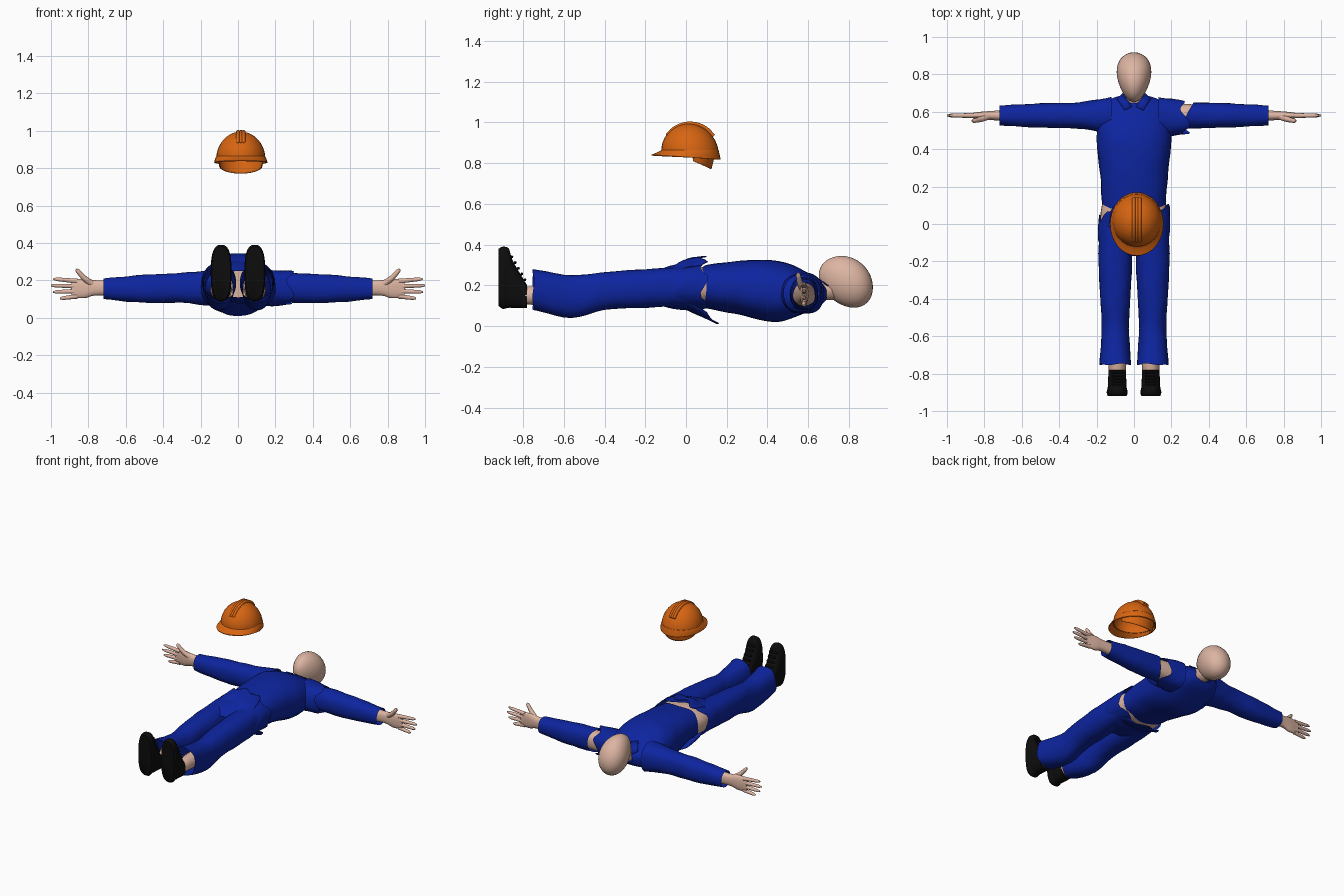
import bpy, bmesh
from math import sin, cos, pi, radians, copysign
from mathutils import Vector

if "Cube" in bpy.data.objects:
    bpy.data.objects.remove(bpy.data.objects["Cube"])


def material(name, red, green, blue):
    mat = bpy.data.materials.new(name)
    mat.use_nodes = True
    colour = (red, green, blue, 1)
    mat.diffuse_color = colour
    mat.node_tree.nodes["Principled BSDF"].inputs["Base Color"].default_value = colour
    return mat


BLUE = material("work blue", .004, .018, .35)
SKIN = material("skin", .72, .46, .36)
BLACK = material("boot black", .004, .004, .004)
ORANGE = material("safety orange", .68, .13, .006)


def link(name, data, mat):
    data.materials.append(mat)
    obj = bpy.data.objects.new(name, data)
    bpy.context.collection.objects.link(obj)
    return obj


def finish(name, bm, mat, thickness=0):
    """Turn a bmesh into a smooth-shaded object, thickened inward if asked."""
    bmesh.ops.recalc_face_normals(bm, faces=bm.faces)
    mesh = bpy.data.meshes.new(name)
    bm.to_mesh(mesh)
    bm.free()
    mesh.shade_smooth()
    mesh.set_sharp_from_angle(angle=radians(50))
    obj = link(name, mesh, mat)
    if thickness:
        solid = obj.modifiers.new("thickness", 'SOLIDIFY')
        solid.thickness = thickness
        solid.offset = -1


def smooth_path(points, steps=5):
    """Catmull-Rom curve through the points."""
    points = [Vector(p) for p in points]
    padded = [points[0], *points, points[-1]]
    path = []
    for before, start, end, after in zip(padded, padded[1:], padded[2:], padded[3:]):
        leave, arrive = (end - before) / 2, (after - start) / 2
        for step in range(steps):
            t = step / steps
            blend = t * t * (3 - 2 * t)
            path.append(start.lerp(end, blend) + leave * t * (1 - t) ** 2
                        - arrive * t * t * (1 - t))
    return path + [points[-1]]


def loft(name, axis, rows, mat, centre=0, side=1, capped=False, power=2.3, fold=0,
         edge=None, arc=None, thickness=0, count=32):
    """Skin (position, half width, low, high) sections along an axis.
    The edge rule shifts the first end; arc keeps part of each ring."""
    bm = bmesh.new()
    rings = []
    path = smooth_path(rows)
    first, last = arc or (0, 2 * pi)
    for index, (place, half, low, high) in enumerate(path):
        fade = 1 - index / (len(path) - 1)
        ring = []
        for k in range(count + bool(arc)):
            angle = first + (last - first) * k / count
            c, s = cos(angle), sin(angle)
            swell = 1 + fold * (sin(3 * angle + 31 * place) + sin(5 * angle - 47 * place))
            across = centre + half * swell * copysign(abs(c) ** (2 / power), c)
            up = (low + high) / 2 + (high - low) / 2 * swell * copysign(abs(s) ** (2 / power), s)
            along = place + (edge(angle) * fade if edge else 0)
            x, y, z = {'x': (along, across, up), 'y': (across, along, up),
                       'z': (across, up, along)}[axis]
            ring.append(bm.verts.new((x * side, y, z)))
        rings.append(ring)
    for ring, following in zip(rings, rings[1:]):
        for k in range(count):
            j = (k + 1) % len(ring)
            bm.faces.new((ring[k], ring[j], following[j], following[k]))
    if capped:
        bm.faces.new(rings[0])
        bm.faces.new(rings[-1])
    finish(name, bm, mat, thickness)


def tube(name, points, mat, radius, taper=1):
    """Round rod along a smooth path, with a small rounded tip."""
    curve = bpy.data.curves.new(name, 'CURVE')
    curve.dimensions = '3D'
    curve.bevel_depth = radius
    curve.bevel_resolution = 3
    curve.use_fill_caps = True
    path = smooth_path(points)
    spline = curve.splines.new('POLY')
    spline.points.add(len(path) - 1)
    for index, (point, place) in enumerate(zip(spline.points, path)):
        t = index / (len(path) - 1)
        point.co = (*place, 1)
        point.radius = 1 + (taper - 1) * t
    spline.points[-1].radius *= .5
    spline.use_smooth = True
    link(name, curve, mat)


# Egg-shaped head, narrower at the chin and leaning back at the crown
bm = bmesh.new()
bmesh.ops.create_uvsphere(bm, u_segments=32, v_segments=20, radius=1)
for vert in bm.verts:
    x, y, z = vert.co
    vert.co = (.09 * x * (1 + y / 4), .785 + .133 * y,
               .22 - .03 * y + .123 * z * (1 + y / 12))
finish("head", bm, SKIN)
tube("neck", [(0, .6, .18), (0, .76, .18)], SKIN, .055)

# Shirt body, with bare hips below the hem
loft("shirt_body", 'y', [(.09, .17, .09, .3), (.25, .18, .06, .32), (.45, .2, .02, .32),
                         (.6, .19, .07, .26), (.66, .14, .1, .22), (.69, .06, .13, .19)],
     BLUE, fold=.006, edge=lambda a: .01 * sin(5 * a))
loft("hips", 'y', [(-.12, .15, .1, .27), (.03, .18, .09, .29), (.15, .16, .1, .29)],
     SKIN, capped=True)

# Trouser seat with an uneven waist, plus loose cloth in front and behind
loft("trouser_seat", 'y', [(.09, .19, .07, .32), (-.06, .19, .085, .3), (-.17, .14, .11, .25)],
     BLUE, fold=.008, edge=lambda a: .02 * sin(6 * a) - .06 * max(0, -cos(a)))
loft("front_waist_fold", 'y', [(.08, .15, .1, .345), (0, .16, .1, .33), (-.07, .17, .1, .29)],
     BLUE, fold=.014, arc=(pi / 5, pi * .8), thickness=.006, edge=lambda a: .02 * sin(9 * a))
loft("back_waist_flap", 'y', [(.16, .15, .01, .3), (0, .18, .08, .3)],
     BLUE, fold=.008, arc=(pi * 1.2, pi * 1.8), thickness=.006,
     edge=lambda a: -.07 * abs(cos(a)))

for side, word in ((1, "left"), (-1, "right")):
    # Trouser leg, open at the hem, over a bare shin
    loft(word + "_trouser_leg", 'y', [(-.75, .085, .08, .28), (-.56, .073, .04, .25),
                                      (-.4, .08, .08, .265), (-.2, .09, .09, .28),
                                      (0, .085, .1, .29)],
         BLUE, centre=.1, side=side, fold=.008, edge=lambda a: .005 * sin(4 * a))
    tube(word + "_shin", [(side * .09, y, .15) for y in (-.5, -.85)], SKIN, .06, taper=.7)

    # Boot with toe cap, sloping instep and laces
    loft(word + "_boot", 'y', [(-.92, .05, .1, .38), (-.9, .056, .085, .39),
                               (-.87, .05, .09, .38), (-.85, .05, .09, .32),
                               (-.78, .045, .09, .2)],
         BLACK, centre=.09, side=side, capped=True, power=2.7)
    for k in range(5):
        tube(f"{word}_lace_{k}", [(side * x, .016 * k - .855, .34 - .028 * k) for x in (.06, .12)],
             BLACK, .007)

    # Sleeve; the left one is torn away from the shoulder
    torn = side > 0
    sleeve = [(.3, .07, .08, .24), (.5, .065, .08, .23), (.72, .053, .1, .21)]
    if torn:
        loft("left_shoulder_cap", 'x', [(.28, .09, .07, .25), (.13, .11, .06, .26)], BLUE,
             centre=.57, fold=.015, edge=lambda a: .02 * sin(4 * a) - .03 * max(0, cos(a)))
    else:
        sleeve.insert(0, (.12, .1, .06, .26))
    loft(word + "_sleeve", 'x', sleeve, BLUE, centre=.58, side=side, fold=.014,
         edge=(lambda a: .04 * cos(a) - .02) if torn else None)

    # Bare arm running into a flat palm
    loft(word + "_arm", 'x', [(.18, .07, .09, .23), (.5, .045, .1, .21), (.74, .026, .12, .2),
                              (.82, .02, .105, .21), (.89, .01, .11, .2)],
         SKIN, centre=.58, side=side, capped=True)
    for k in range(4):
        height, reach = .115 + .027 * k, 1 - .012 * (k - 2) ** 2
        tube(f"{word}_finger_{k}", [(side * .86, .58, height),
                                    (side * reach, .58, height + .008 * (k - 1.5))],
             SKIN, .014, taper=.65)
    tube(word + "_thumb", [(side * .77, .58, .175), (side * .82, .56, .21),
                           (side * .865, .55, .26)], SKIN, .02, taper=.5)

    # Collar leaf
    bm = bmesh.new()
    corners = ((.01, .63, .25), (.05, .61, .26), (.09, .67, .22), (.06, .7, .2))
    bm.faces.new([bm.verts.new((side * x, y, z)) for x, y, z in corners])
    finish(word + "_collar", bm, BLUE, thickness=.006)


# Hard hat: hollow dome, sloping peaked brim, ridge and rear headband
def hat_slope(angle):
    return -.012 * sin(angle)


quarter = [pi / 2 * k / 6 for k in range(6)] + [1.55]
loft("hat_dome", 'z', [(.845 + .15 * sin(a), .132 * cos(a), .02 - .142 * cos(a),
                        .02 + .142 * cos(a)) for a in quarter],
     ORANGE, centre=.015, power=2, edge=hat_slope, thickness=.006)
loft("hat_brim", 'z', [(.83, .143, -.17, .17), (.85, .137, -.135, .165), (.865, .13, -.12, .16)],
     ORANGE, centre=.015, power=2, edge=hat_slope, thickness=.005)
for k in range(3):
    tube(f"hat_ridge_{k}", [(.015 * k, .02 + .142 * cos(a), .845 + .15 * sin(a))
                            for a in (pi * t / 10 for t in range(2, 9))], ORANGE, .01)
loft("hat_rear_band", 'z', [(.772, .11, -.05, .12), (.85, .12, -.08, .14)],
     ORANGE, centre=.015, power=2, arc=(0, pi), thickness=.005,
     edge=lambda a: .04 * (1 - sin(a)))
